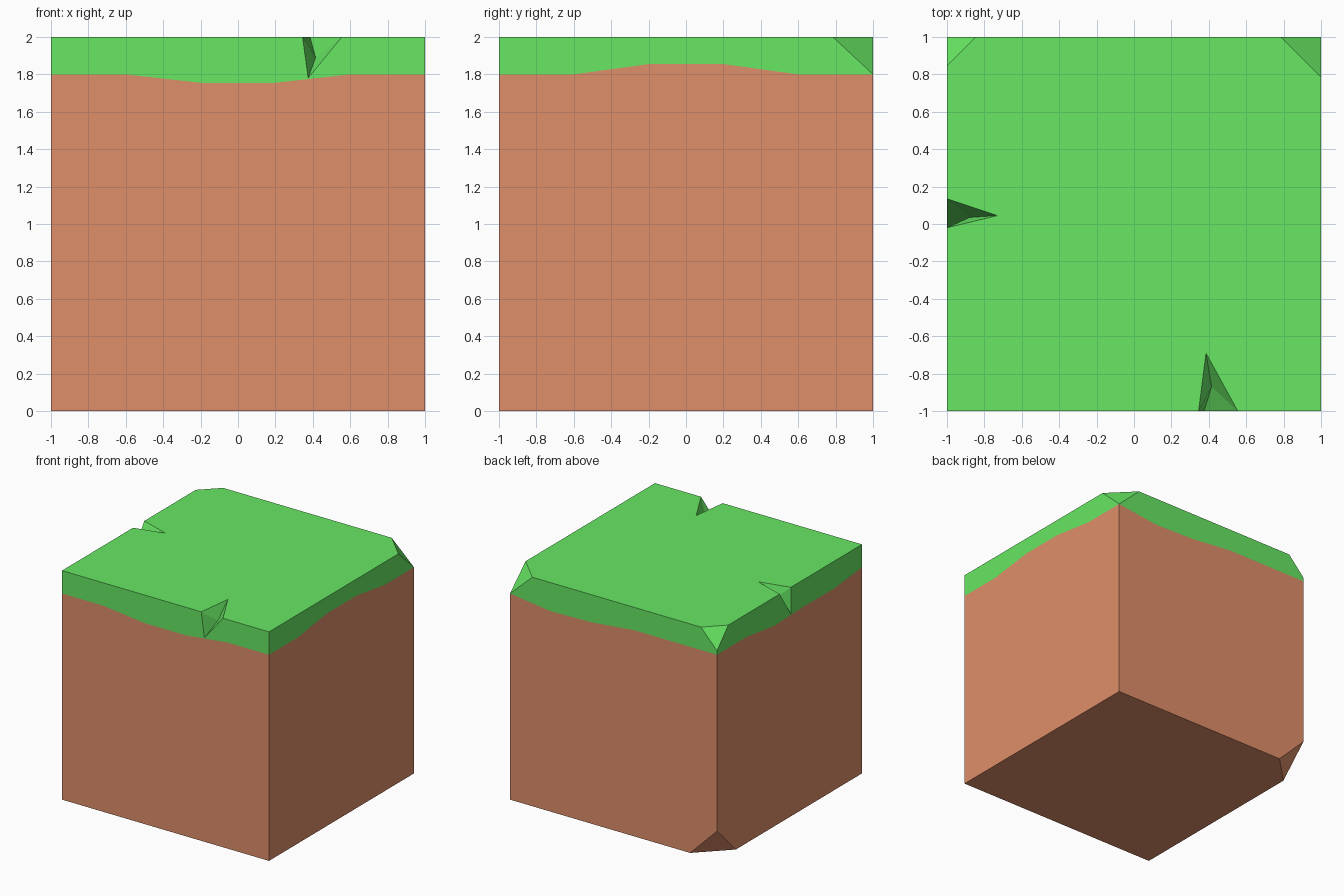
import bpy, bmesh

if "Cube" in bpy.data.objects:
    bpy.data.objects.remove(bpy.data.objects["Cube"])

def material(name, rgb):
    m = bpy.data.materials.new(name)
    m.diffuse_color = (*rgb, 1)
    m.use_nodes = True
    m.node_tree.nodes["Principled BSDF"].inputs["Base Color"].default_value = m.diffuse_color
    return m

GRASS, DIRT = 0, 1
bm = bmesh.new()
cache = {}

def vert(p):
    key = tuple(round(c, 4) for c in p)
    if key not in cache:
        cache[key] = bm.verts.new(key)
    return cache[key]

def face(points, mat):
    verts = list(dict.fromkeys(vert(p) for p in points))
    bm.faces.new(verts).material_index = mat

def side(place, rim, band_heights, base):
    """One wall: grass between rim and wavy band, dirt between band and base."""
    band = [(-1 + 0.4 * i, z) for i, z in enumerate(band_heights)]
    face([place(*p) for p in rim + band[::-1]], GRASS)
    face([place(*p) for p in band + base[::-1]], DIRT)

def notch(a, b, tip, inner, low):
    """Chipped V-shaped notch in the top edge."""
    for tri in ((a, tip, inner), (a, inner, low), (b, inner, tip), (b, low, inner)):
        face(tri, GRASS)

flat = [(-1, 0), (1, 0)]

# Front, right, back and left walls
side(lambda u, z: (u, -1, z),
     [(-1, 2), (0.345, 2), (0.375, 1.78), (0.555, 2), (1, 2)],
     [1.8, 1.8, 1.755, 1.755, 1.8, 1.8], flat)
side(lambda u, z: (1, u, z),
     [(-1, 2), (0.785, 2), (1, 1.8)],
     [1.8, 1.8, 1.855, 1.855, 1.8, 1.8], flat)
side(lambda u, z: (u, 1, z),
     [(-1, 1.835), (-0.845, 2), (0.785, 2), (1, 1.8)],
     [1.8, 1.8, 1.8, 1.76, 1.75, 1.8], [(-1, 0.26), (-0.74, 0), (1, 0)])
side(lambda u, z: (-1, u, z),
     [(-1, 2), (-0.02, 2), (-0.02, 1.765), (0.135, 2), (0.845, 2), (1, 1.835)],
     [1.8, 1.76, 1.765, 1.75, 1.8, 1.8], [(-1, 0), (0.74, 0), (1, 0.26)])

# Top and bottom
top = [(-1, -1), (0.345, -1), (0.385, -0.69), (0.555, -1), (1, -1), (1, 0.785),
       (0.785, 1), (-0.845, 1), (-1, 0.845), (-1, 0.135), (-0.73, 0.045), (-1, -0.02)]
face([(x, y, 2) for x, y in top], GRASS)
bottom = [(-1, -1), (1, -1), (1, 1), (-0.74, 1), (-1, 0.74)]
face([(x, y, 0) for x, y in bottom], DIRT)

# Chopped corners
face([(1, 0.785, 2), (0.785, 1, 2), (1, 1, 1.8)], GRASS)
face([(-1, 0.845, 2), (-0.845, 1, 2), (-1, 1, 1.835)], GRASS)
face([(-1, 0.74, 0), (-0.74, 1, 0), (-1, 1, 0.26)], DIRT)

# Notches in the front and left edges
notch((0.345, -1, 2), (0.555, -1, 2), (0.385, -0.69, 2), (0.415, -0.87, 1.89), (0.375, -1, 1.78))
notch((-1, 0.135, 2), (-1, -0.02, 2), (-0.73, 0.045, 2), (-0.88, 0.035, 1.89), (-1, -0.02, 1.765))

bmesh.ops.recalc_face_normals(bm, faces=bm.faces[:])
mesh = bpy.data.meshes.new("grass_block")
bm.to_mesh(mesh)
bm.free()
mesh.materials.append(material("grass green", (0.138, 0.807, 0.127)))
mesh.materials.append(material("dirt brown", (0.738, 0.275, 0.144)))
bpy.context.collection.objects.link(bpy.data.objects.new("grass_block", mesh))
